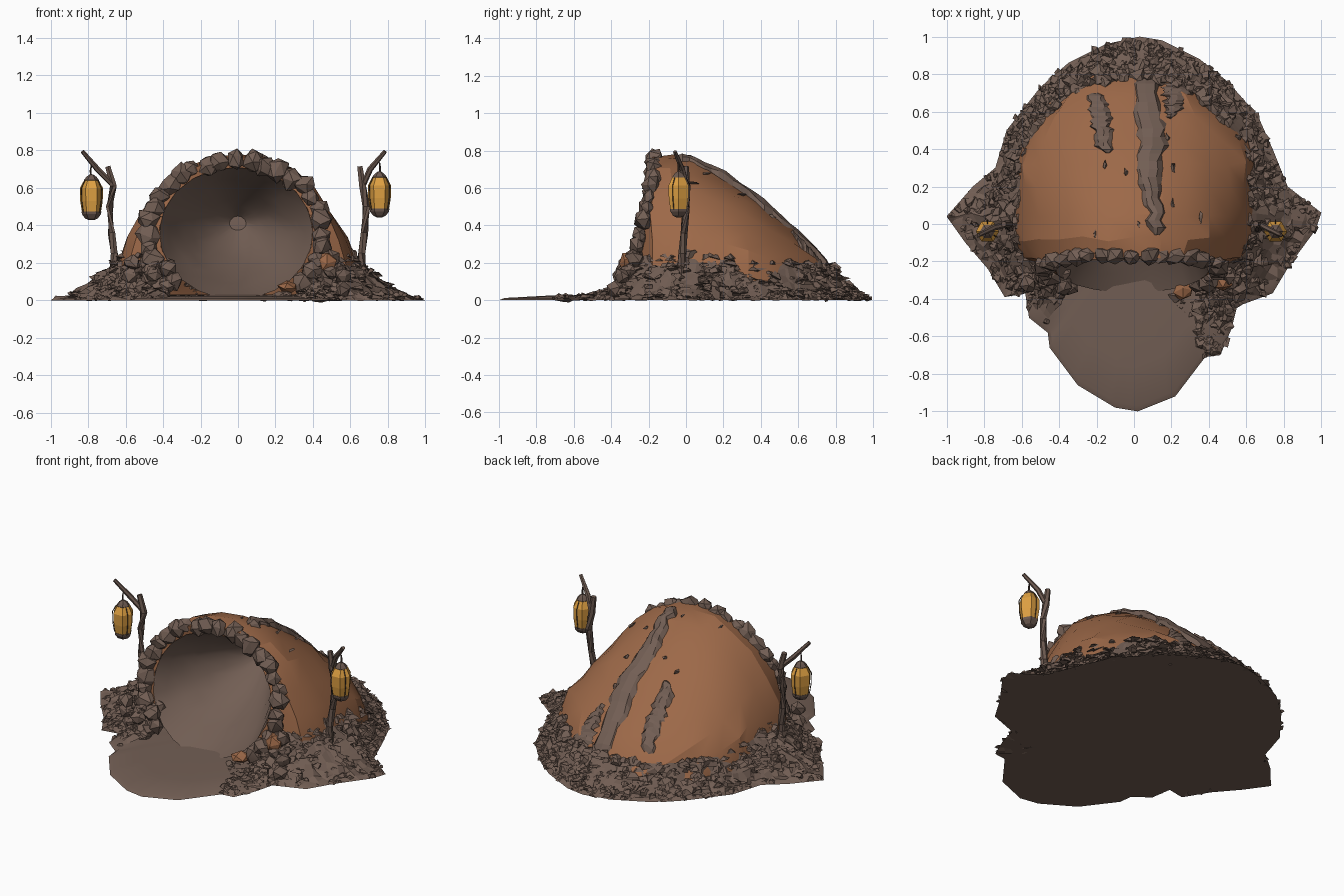
import bpy, bmesh, math, random
from mathutils import Vector, Euler

random.seed(7)
if "Cube" in bpy.data.objects:
    bpy.data.objects.remove(bpy.data.objects["Cube"], do_unlink=True)


def material(name, r, g, b):
    m = bpy.data.materials.new(name)
    m.use_nodes = True
    m.diffuse_color = (r, g, b, 1)
    m.node_tree.nodes["Principled BSDF"].inputs["Base Color"].default_value = (r, g, b, 1)
    return m


EARTH = material("earth_brown", 0.168, 0.112, 0.088)
CLAY = material("clay_orange", 0.335, 0.14, 0.065)
WOOD = material("dark_wood", 0.145, 0.097, 0.077)
IRON = material("lantern_iron", 0.075, 0.05, 0.04)
AMBER = material("lantern_amber", 0.73, 0.35, 0.055)


def finish(bm, name, mat, smooth=None):
    me = bpy.data.meshes.new(name)
    bm.to_mesh(me)
    bm.free()
    me.materials.append(mat)
    ob = bpy.data.objects.new(name, me)
    bpy.context.scene.collection.objects.link(ob)
    if smooth:
        bpy.ops.object.select_all(action='DESELECT')
        ob.select_set(True)
        bpy.context.view_layer.objects.active = ob
        bpy.ops.object.shade_smooth_by_angle(angle=math.radians(smooth))


def wobble(a):
    return Vector([random.uniform(-a, a) for _ in range(3)])


def loft(name, rings, mat, closed=False, cap=False, centre=None, inward=False, smooth=None):
    """Skin rings of equal length; faces turn away from (or toward) centre."""
    bm = bmesh.new()
    rows = [[bm.verts.new(p) for p in ring] for ring in rings]
    n = len(rows[0])
    for a, b in zip(rows, rows[1:]):
        for i in range(n if closed else n - 1):
            j = (i + 1) % n
            bm.faces.new((a[i], a[j], b[j], b[i]))
    if cap:
        bm.faces.new(rows[0])
        bm.faces.new(rows[-1])
        bmesh.ops.recalc_face_normals(bm, faces=bm.faces)
    else:
        if closed:
            bm.faces.new(rows[-1])
        bm.normal_update()
        for f in bm.faces:
            out = f.normal.dot(f.calc_center_median() - Vector(centre)) > 0
            if out == inward:
                f.normal_flip()
    finish(bm, name, mat, smooth)


def tube(name, path, radii, mat, sides=6):
    pts = [Vector(p) for p in path]
    rings = []
    for i, (p, r) in enumerate(zip(pts, radii)):
        d = pts[min(i + 1, len(pts) - 1)] - pts[max(i - 1, 0)]
        q = d.to_track_quat('Z', 'Y')
        rings.append([p + q @ Vector((r * math.cos(math.tau * k / sides),
                                      r * math.sin(math.tau * k / sides), 0)) for k in range(sides)])
    loft(name, rings, mat, closed=True, cap=True)


def add_rock(bm, pos, size, scale=(1, 1, 1), shard=False):
    if shard:
        vs = bmesh.ops.create_cone(bm, cap_ends=True, segments=4, radius1=1, radius2=0.45, depth=0.6)["verts"]
    else:
        vs = bmesh.ops.create_icosphere(bm, subdivisions=1, radius=1)["verts"]
    tilt = 0.5 if shard else math.tau
    rot = Euler((random.uniform(-tilt, tilt), random.uniform(-tilt, tilt), random.uniform(0, math.tau)))
    for v in vs:
        p = (v.co + wobble(0.3 if shard else 0.17)) * size
        p.rotate(rot)
        p = Vector(pos) + p * Vector(scale)
        v.co = (max(-1, min(1, p.x)), max(-1, min(1, p.y)), max(0, p.z))


def lerp_table(table, y):
    for a, b in zip(table, table[1:]):
        if y <= b[0]:
            t = max(0, (y - a[0]) / (b[0] - a[0]))
            return [u + (v - u) * t for u, v in zip(a[1:], b[1:])]
    return list(table[-1][1:])


# Ground outline, resampled evenly
OUTLINE = [(0.02, -1), (0.22, -0.92), (0.38, -0.71), (0.46, -0.7), (0.52, -0.56), (0.55, -0.44),
           (0.74, -0.37), (0.83, -0.22), (0.97, -0.03), (1, 0.06), (0.82, 0.2), (0.74, 0.4), (0.66, 0.58),
           (0.5, 0.76), (0.35, 0.88), (0.15, 0.98), (0.03, 1), (-0.15, 0.96), (-0.35, 0.86), (-0.5, 0.73),
           (-0.68, 0.5), (-0.74, 0.3), (-0.86, 0.2), (-1, 0.04), (-0.9, -0.1), (-0.78, -0.24),
           (-0.69, -0.39), (-0.58, -0.37), (-0.56, -0.5), (-0.46, -0.58), (-0.45, -0.66), (-0.3, -0.86), (-0.1, -0.98)]
edge = []
for a, b in zip(OUTLINE, OUTLINE[1:] + OUTLINE[:1]):
    a, b = Vector(a), Vector(b)
    steps = max(1, round((b - a).length / 0.04))
    edge += [a.lerp(b, k / steps) for k in range(steps)]

floor_rings = [[Vector((p.x * s, p.y * s, z)) for p in edge]
               for s, z in ((1, 0), (0.97, 0.012), (0.75, 0.024), (0.4, 0.03))]
loft("ground_floor", floor_rings, EARTH, closed=True, cap=True, smooth=30)

# Clay mound: elliptical sections, each (y, half width, height)
SECTIONS = [(-0.18, 0.61, 0.77), (-0.08, 0.64, 0.78), (0.05, 0.655, 0.745), (0.2, 0.66, 0.665), (0.32, 0.65, 0.585),
            (0.44, 0.61, 0.49), (0.56, 0.53, 0.385), (0.68, 0.42, 0.275), (0.78, 0.3, 0.165), (0.86, 0.18, 0.02)]


def mound_z(x, y):
    w, h = lerp_table(SECTIONS, y)
    return h * math.sqrt(max(0, 1 - (x / w) ** 2))


N = 14
mound = []
for y, w, h in SECTIONS:
    ring = [Vector((w * math.cos(math.pi * k / N), y, h * math.sin(math.pi * k / N))) + wobble(0.014)
            for k in range(N + 1)]
    for p in ring:
        p.z = max(0.01, p.z)
    mound.append(ring)
loft("clay_mound", mound, CLAY, centre=(0, 0.2, 0), smooth=18)


# Cave mouth leans forward toward the ground
def mouth_y(z):
    return -0.17 - 0.18 * max(0, (0.75 - z) / 0.7) ** 1.5


def mouth(t, rx, rz):
    z = 0.36 + rz * math.sin(t)
    return Vector((rx * math.cos(t) - 0.01, mouth_y(z), z))


face_in = [mouth(math.radians(-30 + 240 * k / N), 0.41, 0.35) for k in range(N + 1)]
loft("clay_front", [mound[0], face_in], CLAY, centre=(0, 2, 0.4), smooth=25)

# Hollow chamber, tapering to a blunt back
bowl = []
for r in range(8):
    s = r / 7.3
    shrink = (1 - s) ** 0.7
    ring = []
    for k in range(24):
        p = mouth(math.tau * k / 24, 0.41, 0.355)
        c = Vector((0, 0, 0.36 + 0.06 * s))
        q = c + (p - c) * shrink
        ring.append(Vector((q.x, p.y + (0.3 - p.y) * s, q.z)) + wobble(0.012 * shrink if r else 0))
    bowl.append(ring)
loft("cave_chamber", bowl, EARTH, closed=True, centre=(0, -0.1, 0.38), inward=True, smooth=35)


# Rubble bank between the mound foot and the ground outline
def bank_point(p, s):
    d = p - Vector((0, 0.1))
    ry = 0.68 if d.y > 0 else 0.5
    q = Vector((0, 0.1)) + d / (abs(d.x / 0.61) ** 2.2 + abs(d.y / ry) ** 2.2) ** (1 / 2.2)
    h = (0.22 - 0.09 * max(0, q.y)) * max(0, min(1, (p.y + 0.6) / 0.22))
    m = q.lerp(p, s)
    return Vector((m.x, m.y, h * (1 - s) ** 1.6 + 0.02 * (1 - s)))


bank = [p for p in edge if p.y > (-0.71 if p.x > 0 else -0.56)]
loft("rubble_bank", [[bank_point(p, k / 8) + (wobble(0.015) if 0 < k < 8 else Vector()) for p in bank]
                     for k in range(9)], EARTH, centre=(0, 0.1, -2))

bm = bmesh.new()
for _ in range(720):
    p = random.choice(bank)
    s = random.uniform(-0.04, 0.97)
    pos = bank_point(p, s) + Vector((0, 0, 0.004)) + wobble(0.01)
    add_rock(bm, pos, random.uniform(0.026, 0.052) * (1 - 0.35 * s), (1, 1, 0.8), shard=True)
# Loose heap at the left of the entrance path
for _ in range(35):
    t = random.random()
    add_rock(bm, (random.uniform(0.34, 0.5), -0.34 - 0.34 * t, 0.04 * (1 - t) ** 2 + 0.022),
             random.uniform(0.02, 0.04), (1, 1, 0.7), shard=True)
finish(bm, "rubble_shards", EARTH)

# Stones framing the mouth
bm = bmesh.new()
for k in range(27):
    t = math.radians(-42 + 264 * k / 26)
    p = mouth(t, 0.465, 0.392) + wobble(0.012)
    add_rock(bm, p, random.uniform(0.05, 0.07), (1, 0.8, 1))
for side in (-1, 1):
    for _ in range(24):
        z = random.uniform(0.03, 0.22)
        p = Vector((side * random.uniform(0.35, 0.57), mouth_y(z) - random.uniform(-0.06, 0.03), z))
        add_rock(bm, p, random.uniform(0.034, 0.056))
finish(bm, "arch_stones", EARTH, smooth=22)
bm = bmesh.new()
add_rock(bm, (0.27, -0.35, 0.07), 0.055, (1, 1, 0.6))
add_rock(bm, (0.47, -0.31, 0.2), 0.055)
finish(bm, "clay_lumps", CLAY)


# Raised earth ridges over the mound: (x, y, half width)
def ridge(name, path, lift):
    rings = []
    steps = 20
    table = [(i / (len(path) - 1), *p) for i, p in enumerate(path)]
    for k in range(steps + 1):
        x, y, w = lerp_table(table, k / steps)
        taper = 1 if 0 < k < steps else 0.3
        x += random.uniform(-0.012, 0.012)
        ring = []
        for u, up in ((-1, -0.3), (-0.65, 0.7), (0, 1), (0.65, 0.7), (1, -0.3)):
            px = x + u * w * taper * random.uniform(0.75, 1.25)
            ring.append(Vector((px, y, mound_z(px, y) + lift * up * taper * random.uniform(0.7, 1.2))))
        rings.append(ring)
    loft(name, rings, EARTH, centre=(0, 0.2, -1))


ridge("main_ridge", [(0.13, -0.06, 0.045), (0.11, 0.1, 0.055), (0.07, 0.25, 0.07), (0.1, 0.42, 0.085),
                     (0.08, 0.6, 0.075), (0.05, 0.8, 0.06)], 0.036)
ridge("short_ridge", [(-0.15, 0.38, 0.035), (-0.17, 0.5, 0.055), (-0.19, 0.6, 0.06), (-0.21, 0.7, 0.045)], 0.03)
ridge("edge_ridge", [(0.19, 0.56, 0.02), (0.23, 0.68, 0.07), (0.26, 0.76, 0.09)], 0.027)

# Loose slivers lying on the clay
bm = bmesh.new()
for _ in range(8):
    x, y = random.uniform(-0.42, 0.45), random.uniform(-0.08, 0.5)
    add_rock(bm, (x, y, mound_z(x, y)), random.uniform(0.016, 0.026), (0.6, 1.6, 0.7), shard=True)
finish(bm, "loose_slivers", EARTH)


# Lantern posts
def lantern(side, label, cx, zt, tip):
    def at(x, y, z):
        return Vector((side * x, y, z))
    tube(label + "_post", [at(0.665, -0.03, 0.08), at(0.66, -0.02, 0.25), at(0.675, -0.01, 0.36),
                           at(0.685, 0, 0.5), at(0.665, 0, 0.61), at(tip - 0.135, 0, 0.715)],
         (0.025, 0.021, 0.02, 0.021, 0.021, 0.016), WOOD)
    tube(label + "_branch", [at(0.67, 0, 0.62), at(tip - 0.08, -0.02, 0.7), at(tip, -0.06, 0.795)],
         (0.015, 0.016, 0.011), WOOD)
    tube(label + "_hook", [at(cx, -0.04, zt - 0.01), at(cx + 0.004, -0.04, zt + 0.03), at(cx, -0.04, zt + 0.06)],
         (0.005, 0.006, 0.004), IRON, 5)

    def stack(part, rows, mat):
        tube(label + part, [at(cx, -0.04, zt - d) for d, r in rows], [r for d, r in rows], mat)
    stack("_cap", ((-0.012, 0.01), (0, 0.026), (0.018, 0.04), (0.024, 0.038)), WOOD)
    stack("_glass", ((0.02, 0.04), (0.062, 0.062), (0.13, 0.06), (0.192, 0.05)), AMBER)
    stack("_base", ((0.186, 0.053), (0.2, 0.051), (0.223, 0.034), (0.232, 0.014)), WOOD)
    for k in range(3):
        a = math.tau * k / 3 + math.pi / 2
        bar = [at(cx, -0.04, zt - d) + Vector((r * math.cos(a), r * math.sin(a), 0))
               for d, r in ((0.02, 0.04), (0.062, 0.062), (0.13, 0.06), (0.19, 0.05))]
        tube(label + "_bar", bar, (0.0025,) * 4, IRON, 4)


lantern(1, "left_lantern", 0.755, 0.675, 0.785)
lantern(-1, "right_lantern", 0.782, 0.66, 0.83)
